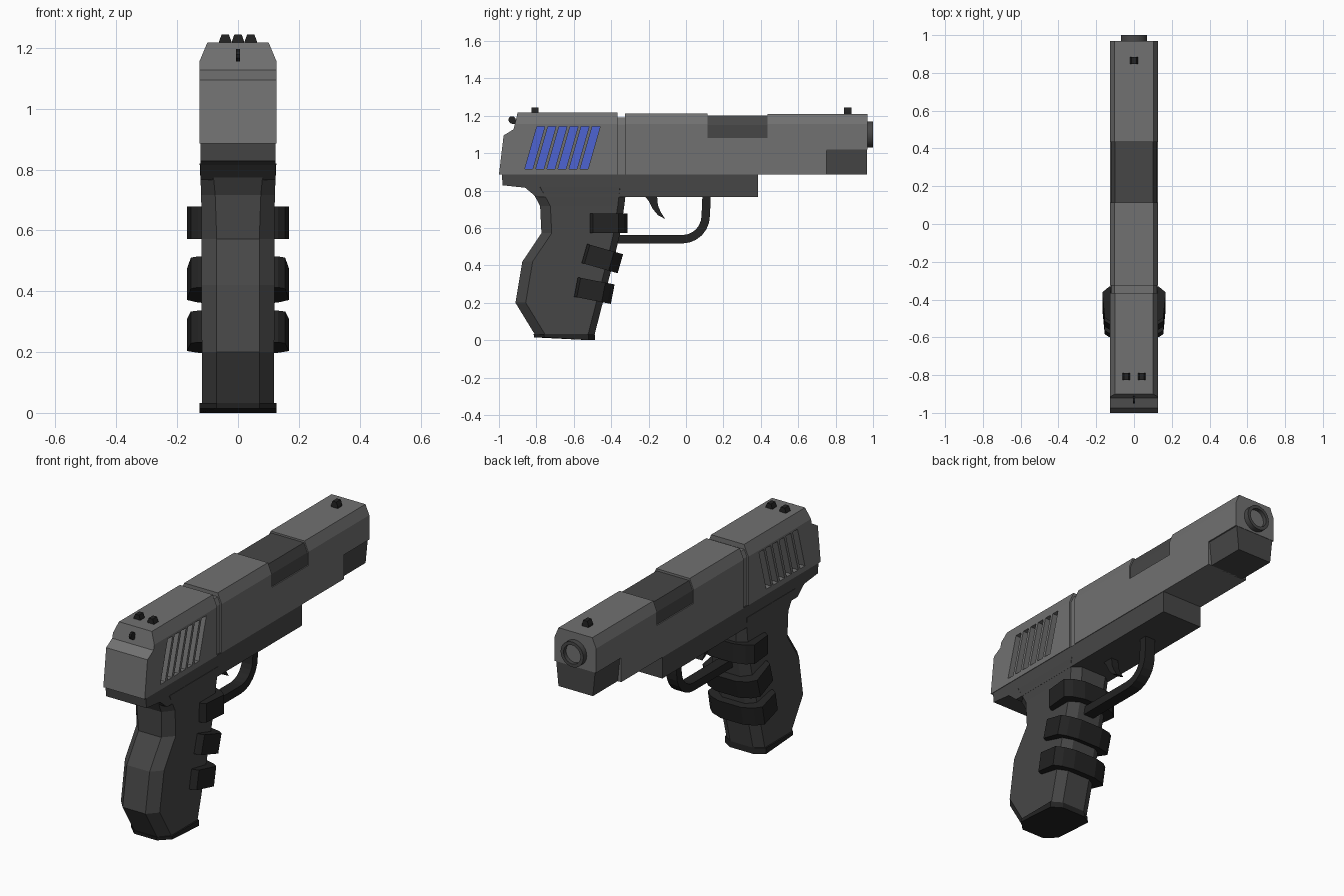
import bpy, bmesh, math
from mathutils import Matrix, Vector

if "Cube" in bpy.data.objects:
    bpy.data.objects.remove(bpy.data.objects["Cube"])


def material(name, rgb):
    m = bpy.data.materials.new(name)
    m.diffuse_color = (*rgb, 1)
    m.use_nodes = True
    m.node_tree.nodes["Principled BSDF"].inputs["Base Color"].default_value = m.diffuse_color
    return m


GREY = material("slide_grey", (0.165, 0.165, 0.165))
DARK = material("frame_dark_grey", (0.062, 0.062, 0.062))
BLACK = material("black_rubber", (0.017, 0.017, 0.017))
BLUE = material("blue_inlay", (0.075, 0.125, 0.65))


def finish(bm, name, mat):
    bmesh.ops.recalc_face_normals(bm, faces=bm.faces[:])
    me = bpy.data.meshes.new(name)
    bm.to_mesh(me)
    bm.free()
    me.materials.append(mat)
    ob = bpy.data.objects.new(name, me)
    bpy.context.collection.objects.link(ob)
    return ob


def skin(bm, rings):
    """Join equal-length rings of points into a capped solid."""
    vs = [[bm.verts.new(p) for p in r] for r in rings]
    n = len(vs[0])
    for a, b in zip(vs, vs[1:]):
        for i in range(n):
            j = (i + 1) % n
            bm.faces.new((a[i], a[j], b[j], b[i]))
    bm.faces.new(vs[0])
    bm.faces.new(vs[-1])


def side_solid(bm, profile, x0, x1):
    skin(bm, [[(x, y, z) for y, z in profile] for x in (x0, x1)])


def side_part(name, profile, half, mat, inset=None, low=None):
    """Side profile (y, z) made solid; inset cuts the slide's top chamfers, low narrows the underside."""
    bm = bmesh.new()
    side_solid(bm, profile, -half, half)
    if inset is not None:
        for s in (-1, 1):
            bmesh.ops.bisect_plane(bm, geom=bm.verts[:] + bm.edges[:] + bm.faces[:],
                                   plane_co=(s * (0.127 - inset), 0, 1.155),
                                   plane_no=Vector((s * 0.062, 0, 0.026)).normalized(),
                                   clear_outer=True)
            bmesh.ops.holes_fill(bm, edges=[e for e in bm.edges if e.is_boundary], sides=0)
    if low:
        zmin = min(z for y, z in profile)
        for v in bm.verts:
            if v.co.z < zmin + 0.01:
                v.co.x *= low
    return finish(bm, name, mat)


def box(y0, y1, z0, z1):
    return [(y0, z0), (y1, z0), (y1, z1), (y0, z1)]


# Slide: rear block, narrow groove, middle, ejection port, front
rear = side_part("slide_rear", [(-1, 0.885), (-0.365, 0.885), (-0.365, 1.217), (-0.9, 1.217),
                                (-0.922, 1.127), (-0.975, 1.095)], 0.127, GREY, 0)
side_part("slide_groove", box(-0.37, -0.32, 0.885, 1.19), 0.118, GREY, 0.01)
side_part("slide_middle", box(-0.325, 0.115, 0.885, 1.212), 0.127, GREY, 0)
side_part("slide_under_port", box(0.115, 0.435, 0.885, 1.08), 0.127, GREY)
side_part("ejection_port", box(0.113, 0.437, 1.07, 1.2), 0.121, DARK, 0.008)
side_part("slide_front", [(0.435, 0.885), (0.75, 0.885), (0.75, 1.02), (0.97, 1.02),
                          (0.97, 1.21), (0.435, 1.21)], 0.127, GREY, 0)
side_part("front_block", box(0.74, 0.968, 0.885, 1.025), 0.12, DARK, low=0.88)

# Slanted slots cut into both sides of the slide, blue floors on the right
bm_cut, bm_blue = bmesh.new(), bmesh.new()
for i in range(6):
    y = -0.862 + 0.0592 * i
    slot = [(y, 0.915), (y + 0.042, 0.915), (y + 0.107, 1.143), (y + 0.065, 1.143)]
    for s in (-1, 1):
        side_solid(bm_cut, slot, s * 0.09, s * 0.15)
    side_solid(bm_blue, slot, 0.088, 0.094)
cutter = finish(bm_cut, "slot_cutter", GREY)
cutter.hide_render = True
cutter.hide_viewport = True
mod = rear.modifiers.new("slots", "BOOLEAN")
mod.operation = "DIFFERENCE"
mod.solver = "EXACT"
mod.object = cutter
finish(bm_blue, "slot_inlays", BLUE)

# Frame with tail over the grip
side_part("frame", [(-0.985, 0.885), (-0.98, 0.828), (-0.86, 0.815), (-0.8, 0.765),
                    (0.385, 0.765), (0.385, 0.885)], 0.124, DARK)


# Grip: chamfered rings stacked upward
def grip_ring(z, back, front, half, flat=0.07):
    right = [(flat, back), (half, back + 0.055), (half, front - 0.035), (flat, front)]
    return [(x, y, z) for x, y in right] + [(-x, y, z) for x, y in reversed(right)]


def stack(name, levels, mat):
    bm = bmesh.new()
    skin(bm, [grip_ring(*lv) for lv in levels])
    return finish(bm, name, mat)


stack("grip", [(0.025, -0.805, -0.49, 0.118), (0.2, -0.912, -0.445, 0.119), (0.42, -0.875, -0.388, 0.12),
               (0.572, -0.773, -0.352, 0.12), (0.717, -0.78, -0.33, 0.121, 0.075),
               (0.82, -0.835, -0.318, 0.126, 0.085)], DARK)
base = stack("grip_base", [(0, -0.812, -0.486, 0.126), (0.033, -0.815, -0.488, 0.126)], BLACK)
for v in base.data.vertices:        # the base slopes down to the front
    if v.co.y < -0.7 and v.co.z < 0.02:
        v.co.z = 0.015

# Three rubber finger bands wrapped round the grip front
half_outline = [(0.132, -0.1), (0.155, -0.085), (0.168, 0.05), (0.132, 0.08), (0.07, 0.1)]
outline = half_outline + [(-x, t) for x, t in reversed(half_outline)]
for i, (y, z, tilt) in enumerate([(-0.412, 0.625, 0), (-0.447, 0.436, -16), (-0.49, 0.265, -11)]):
    bm = bmesh.new()
    skin(bm, [[(x, t, h) for x, t in outline] for h in (-0.053, 0.053)])
    bm.transform(Matrix.Translation((0, y, z)) @ Matrix.Rotation(math.radians(tilt), 4, "X"))
    finish(bm, f"finger_band_{i + 1}", BLACK)


# Trigger guard: constant-width ribbon with a rounded corner
def guard_line(r):
    arc = [(-0.02 + r * math.cos(a), 0.665 + r * math.sin(a))
           for a in (math.radians(-90 + 15 * k) for k in range(7))]
    return [(-0.37, 0.665 - r)] + arc + [(-0.015 + r, 0.78)]


side_part("trigger_guard", guard_line(0.148) + guard_line(0.103)[::-1], 0.032, BLACK)

# Trigger
side_part("trigger", [(-0.225, 0.775), (-0.155, 0.775), (-0.15, 0.72), (-0.135, 0.685), (-0.112, 0.648),
                      (-0.15, 0.668), (-0.18, 0.705), (-0.2, 0.745)], 0.022, BLACK)

# Sights: small blocks tapering upward
for name, x, y in (("rear_sight_left", -0.042, -0.807), ("rear_sight_right", 0.042, -0.807),
                   ("front_sight", 0, 0.865)):
    bm = bmesh.new()
    skin(bm, [[(x - w, y - 0.019, z), (x + w, y - 0.019, z), (x + w, y + 0.019, z), (x - w, y + 0.019, z)]
              for z, w in ((1.2, 0.02), (1.222, 0.02), (1.244, 0.012))])
    finish(bm, name, BLACK)


def disc_profile(cy, cz, r, n):
    return [(cy + r * math.cos(2 * math.pi * k / n), cz + r * math.sin(2 * math.pi * k / n)) for k in range(n)]


# Hammer
side_part("hammer", disc_profile(-0.93, 1.178, 0.02, 10), 0.006, BLACK)
side_part("hammer_stem", box(-0.93, -0.88, 1.155, 1.178), 0.006, BLACK)

# Barrel: muzzle ring and its recessed plug
bm = bmesh.new()
rings = [[bm.verts.new((a, y, b)) for a, b in disc_profile(0, 1.1, r, 24)]
         for y, r in ((0.9, 0.07), (1.0, 0.07), (1.0, 0.052), (0.9, 0.052))]
for k in range(4):
    a, b = rings[k], rings[(k + 1) % 4]
    for i in range(24):
        j = (i + 1) % 24
        bm.faces.new((a[i], a[j], b[j], b[i]))
ring = finish(bm, "muzzle_ring", DARK)
bm = bmesh.new()
skin(bm, [[(a, y, b) for a, b in disc_profile(0, 1.1, 0.053, 24)] for y in (0.91, 0.978)])
plug = finish(bm, "muzzle_plug", GREY)
for ob in (ring, plug):
    bpy.context.view_layer.objects.active = ob
    bpy.ops.object.select_all(action="DESELECT")
    ob.select_set(True)
    bpy.ops.object.shade_smooth_by_angle(angle=math.radians(30))
